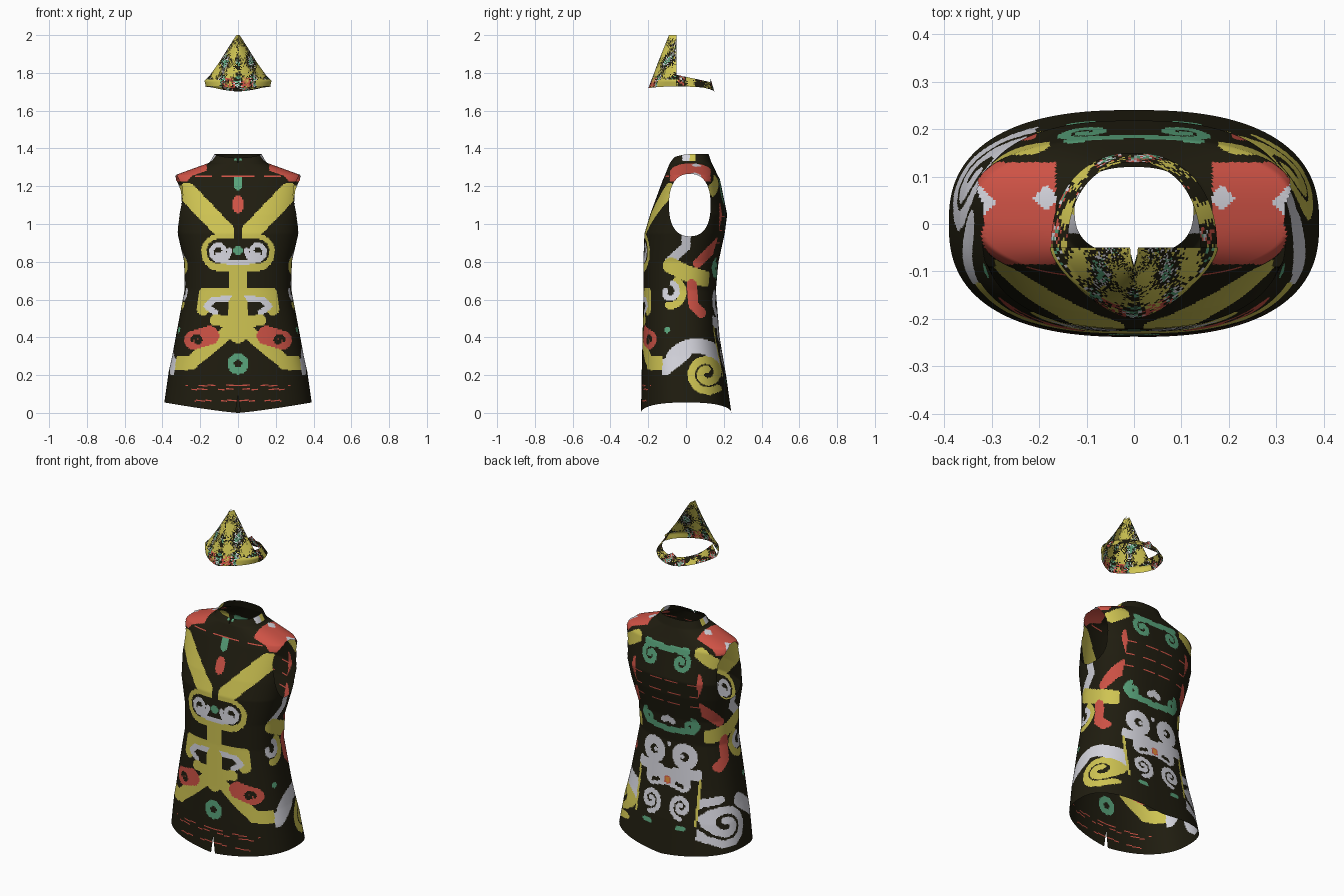
import bpy, bmesh, math, random

if "Cube" in bpy.data.objects:
    bpy.data.objects.remove(bpy.data.objects["Cube"])

random.seed(4)
COLOURS = [("dark_cloth", (0.014, 0.012, 0.005)), ("yellow", (0.62, 0.55, 0.085)),
           ("red", (0.62, 0.085, 0.06)), ("green", (0.1, 0.37, 0.2)),
           ("white", (0.66, 0.66, 0.72)), ("orange", (0.75, 0.27, 0.04))]
D, Y, R, G, W, O = range(6)
MATS = []
for name, c in COLOURS:
    m = bpy.data.materials.new(name)
    m.diffuse_color = (*c, 1)
    m.use_nodes = True
    m.node_tree.nodes["Principled BSDF"].inputs["Base Color"].default_value = m.diffuse_color
    MATS.append(m)


def spiral(cx, cz, r0, r1, start, turns, n=22):
    pts = []
    for i in range(n + 1):
        t = i / n
        a = math.radians(start) + turns * math.tau * t
        r = r0 + (r1 - r0) * t
        pts.append((cx + r * math.cos(a), cz + r * math.sin(a)))
    return pts


# Embroidery strokes: colour, half width, path. Later strokes lie on top.
FRONT = [
    (Y, .05, [(.27, 1.17), (.05, .94)]),
    (Y, .10, [(0, .85), (.095, .85)]),
    (D, .066, [(0, .855), (.1, .855)]),
    (W, .013, spiral(.1, .855, .018, .055, -60, -1.35)),
    (W, .012, [(0, .795), (.08, .80)]),
    (D, .018, [(0, 1), (0, .93)]),
    (Y, .05, [(0, .73), (0, .66)]),
    (Y, .034, [(0, .63), (.175, .63), (.185, .55)]),
    (D, .022, [(.07, .57), (.12, .56)]),
    (W, .016, [(.03, .605), (.13, .6), (.165, .565), (.12, .53)]),
    (Y, .05, [(0, .58), (0, .42)]),
    (Y, .03, [(0, .48), (.12, .49)]),
    (Y, .037, [(.04, .44), (.25, .265), (.42, .26)]),
    (R, .05, [(.15, .41), (.235, .385)]),
    (D, .010, spiral(.215, .385, .006, .028, 0, -1)),
    (G, .055, [(0, .26)]), (D, .02, [(0, .26)]),
    (R, .026, [(0, 1.085), (0, 1.125)]), (G, .022, [(0, 1.2), (0, 1.235)]),
    (G, .024, [(0, .86)]),
]
SIDE = [  # measured along y and z
    (W, .024, [(0, .95), (0, .88), (-.09, .80)]),
    (R, .024, [(.2, 1.1), (.2, .93), (.06, .79)]),
    (Y, .042, [(-.08, .78), (0, .74), (.1, .71)]),
    (Y, .02, spiral(-.09, .63, .08, .06, 60, -.42)),
    (W, .015, spiral(-.09, .64, .05, .02, 70, -.75)),
    (R, .027, [(.03, .68), (.04, .57), (.08, .53)]),
    (G, .016, [(-.1, .44)]),
    (W, .04, [(-.11, .24), (-.01, .32)]),
]
SIDE_RIGHT = SIDE + [(W, .04, spiral(.05, .2, .15, .16, 140, -.29)),
                     (Y, .02, spiral(.11, .21, .02, .1, 90, 1.6))]
SIDE_LEFT = SIDE + [(W, .021, spiral(.1, .21, .02, .14, 90, 2))]
BACK = [
    (Y, .034, [(.21, 1.225), (.28, 1.18)]),
    (G, .014, spiral(.1, 1.155, .01, .06, 0, 1.3)),
    (G, .018, [(0, 1.215), (.13, 1.225)]),
    (G, .013, spiral(.14, .77, .01, .042, 0, 1.2)),
    (G, .018, [(0, .72), (.15, .735)]),
    (W, .018, [(0, .79), (.03, .775)]),
    (W, .025, spiral(.1, .575, .052, .052, 0, 1)),
    (W, .012, [(.09, .575)]), (W, .014, [(0, .63)]),
    (W, .05, [(0, .44), (.1, .42)]),
    (W, .032, [(.05, .47), (.19, .48)]),
    (D, .01, [(.06, .41), (.1, .4)]),
    (W, .014, spiral(.1, .285, .01, .068, 90, 1.5)),
    (R, .024, [(0, .42)]), (O, .016, [(0, .42)]),
    (Y, .01, [(.2, .45), (.2, .2)]),
    (G, .012, [(.09, .165), (.13, .17)]),
]


def prepare(strokes):
    out = []
    for col, h, pts in reversed(strokes):
        us, vs = [p[0] for p in pts], [p[1] for p in pts]
        segs = list(zip(pts, pts[1:])) or [(pts[0], pts[0])]
        out.append((col, h * h, min(us) - h, max(us) + h, min(vs) - h, max(vs) + h, segs))
    return out


FRONT, SIDE_RIGHT, SIDE_LEFT, BACK = map(prepare, (FRONT, SIDE_RIGHT, SIDE_LEFT, BACK))


def paint(strokes, u, v):
    for col, hh, u0, u1, v0, v1, segs in strokes:
        if u0 < u < u1 and v0 < v < v1:
            for (ax, ay), (bx, by) in segs:
                dx, dy = bx - ax, by - ay
                q = dx * dx + dy * dy
                t = max(0, min(1, ((u - ax) * dx + (v - ay) * dy) / q)) if q else 0
                if (ax + t * dx - u) ** 2 + (ay + t * dy - v) ** 2 < hh:
                    return col
    return D


def stitched(x, z, heights):
    """Thin dashed lines across the cloth."""
    return any(abs(z - h) < .003 for h in heights) and x < .28 and math.sin(x * 45 + z * 90) > -.3


def vest_colour(p):
    x, y, z = abs(p.x), p.y, p.z
    if z > 1.335:                                   # collar trim
        return W if abs(y) < .02 else Y if .02 < y < .05 else G if x < .02 and y < 0 else D
    if z > 1.225 and x > .165 and -.085 < y < .13:  # shoulder patches
        if abs(x - .35) + abs(y - .045) < .06 or abs(x - .185) + abs(y - .055) < .028:
            return W
        return R
    if y > 0 and x < .205 or (y > .1 and z > 1.12):
        return R if stitched(x, z, (1.04, .965, .9)) else paint(BACK, x, z)
    if y < -.125 or (z > .95 and y < 0):
        return R if stitched(x, z, (1.25, 1.225, .145, .125, .065)) else paint(FRONT, x, z)
    return paint(SIDE_RIGHT if p.x > 0 else SIDE_LEFT, y, z)


def lookup(table, s):
    for a, b in zip(table, table[1:]):
        if s <= b[0]:
            t = (s - a[0]) / (b[0] - a[0])
            return [i + (j - i) * t for i, j in zip(a, b)]
    return list(table[-1])


def radius(c, s, n):
    return (abs(c) ** n + abs(s) ** n) ** (-1 / n)


def loft(name, rows, cols, point, colour, cut=None):
    bm = bmesh.new()
    grid = [[bm.verts.new(point(i / cols, j / rows)) for i in range(cols + 1)]
            for j in range(rows + 1)]
    for j in range(rows):
        for i in range(cols):
            f = bm.faces.new((grid[j][i], grid[j][i + 1], grid[j + 1][i + 1], grid[j + 1][i]))
            f.material_index = colour(f.calc_center_median())
    if cut:
        cut(bm)
    bmesh.ops.remove_doubles(bm, verts=bm.verts, dist=1e-5)
    me = bpy.data.meshes.new(name)
    bm.to_mesh(me)
    bm.free()
    for m in MATS:
        me.materials.append(m)
    me.shade_smooth()
    ob = bpy.data.objects.new(name, me)
    bpy.context.collection.objects.link(ob)
    return ob


# Vest profile: height, half width, front y, back y
PROFILE = [(0, .39, -.238, .24), (.2, .367, -.235, .212), (.4, .33, -.23, .178),
           (.65, .283, -.225, .158), (.8, .285, -.226, .172),
           (.95, .32, -.22, .205), (1.05, .333, -.19, .218),
           (1.235, .347, -.122, .18), (1.258, .335, -.112, .168),
           (1.325, .15, -.085, .135), (1.37, .125, -.065, .12)]
PATH = [(0, *PROFILE[0])]
for a, b in zip(PROFILE, PROFILE[1:]):
    PATH.append((PATH[-1][0] + math.hypot(b[0] - a[0], b[1] - a[1]), *b))


def vest_point(u, v):
    _, z, w, yf, yb = lookup(PATH, v * PATH[-1][0])
    a = -math.pi / 2 + u * math.tau
    c, s = math.cos(a), math.sin(a)
    r = radius(c, s, 2.5)
    x, y = w * r * c, (yf + yb) / 2 + (yb - yf) / 2 * r * s
    # front slit at the hem and a slightly open collar
    gap = .013 * max(0, 1 - z / .1) + .006 * max(0, (z - 1.32) / .05)
    edge = min(u, 1 - u)
    if edge < .012:
        x += (1 if u < .5 else -1) * gap * (1 - edge / .012)
    if z > 1.32 and s < 0:
        z -= .4 * (z - 1.32) * s * s
    z += .055 * (abs(x) / .39) ** 1.2 * max(0, 1 - z / .3)
    return x, y, z


def cut_armholes(bm):
    def k(p):
        return ((abs(p.y - .02) / .11) ** 2.4 + (abs(p.z - 1.1) / .165) ** 2.4) ** (1 / 2.4)
    gone = []
    for f in bm.faces:
        p = f.calc_center_median()
        if abs(p.x) > .23 and k(p) < 1:
            gone.append(f)
    rim = {v for f in gone for v in f.verts}
    bmesh.ops.delete(bm, geom=gone, context='FACES')
    for v in rim:
        if v.is_valid and v.link_faces:
            s = k(v.co)
            v.co.y = .02 + (v.co.y - .02) / s
            v.co.z = 1.1 + (v.co.z - 1.1) / s


loft("vest", 225, 296, vest_point, vest_colour, cut_armholes)

# Headpiece: pointed front shell and a low band round the back
CREST = [(1.718, .17, .15), (1.75, .178, .138), (1.775, .152, .128),
         (1.85, .1, .1), (1.95, .04, .06), (2.0, .008, .04)]


def crest_point(u, v):
    z, w, d = lookup(CREST, 1.718 + .282 * v)
    a = math.pi + u * math.pi
    c, s = math.cos(a), math.sin(a)
    r = radius(c, s, 1.5)
    return w * r * c, -.05 + d * r * s, z + .01 * (1 - v) * abs(c)


def band_point(u, v):
    a = u * math.pi
    c, s = math.cos(a), math.sin(a)
    r = radius(c, s, 2.2)
    top = 1.79 - .04 * s + .02 * max(0, 1 - abs(u - .5) / .06)
    bottom = 1.727 - .025 * s ** 4
    return ((.175 - .035 * v) * r * c, -.05 + (.2 - .02 * v) * r * s,
            bottom + (top - bottom) * v)


def crest_colour(p):
    x, z = abs(p.x), p.z
    if z < 1.765 and x > .095:                      # plain lower corners
        return Y
    if z < 1.775 and .02 < x < .08 and random.random() < .45:
        return R
    n = math.sin(x * 80 + z * 12 + 2) + .6 * math.sin(z * 60) + random.uniform(-1, 1)
    return Y if n > .15 else D if n > -1.1 else W if n > -1.5 else G


def band_colour(p):
    n = math.sin(p.x * 70 + p.z * 60) + math.sin(p.y * 75) + random.uniform(-.8, .8)
    return Y if n > .5 else D if n > -1 else R if n > -1.4 else W if n > -1.8 else G


loft("headpiece_crest", 50, 64, crest_point, crest_colour)
loft("headpiece_band", 10, 80, band_point, band_colour)
